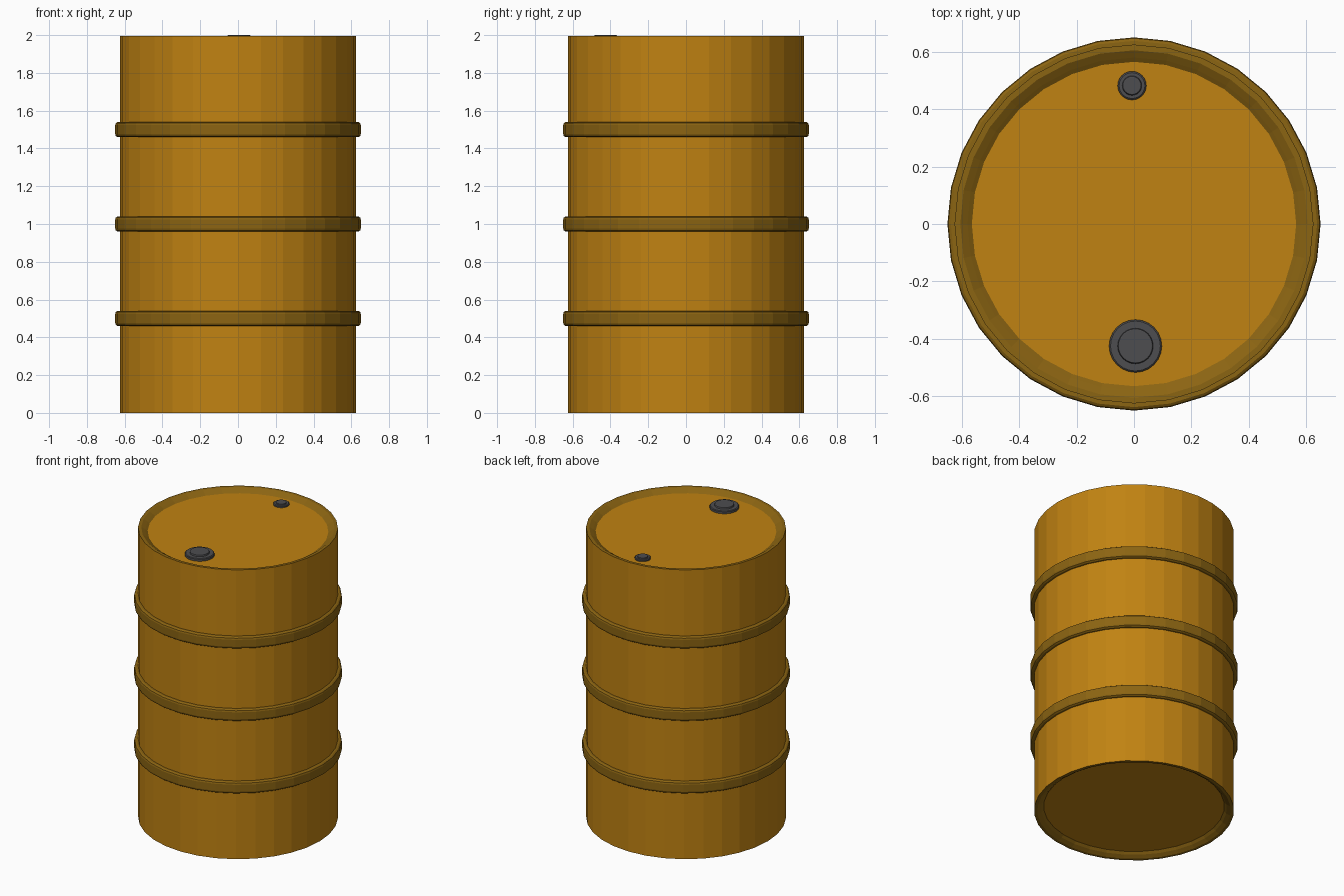
import bpy, bmesh, math

if "Cube" in bpy.data.objects:
    bpy.data.objects.remove(bpy.data.objects["Cube"])


def material(name, rgb):
    m = bpy.data.materials.new(name)
    m.diffuse_color = (*rgb, 1)
    m.use_nodes = True
    m.node_tree.nodes["Principled BSDF"].inputs["Base Color"].default_value = m.diffuse_color
    return m


YELLOW = material("ochre_paint", (0.53, 0.225, 0.006))
DARK = material("dark_ochre", (0.26, 0.128, 0.006))
GREY = material("dark_grey", (0.075, 0.075, 0.08))


def lathe(name, profile, mat, sides=32, at=(0, 0), closed=False):
    """Spin (radius, z) points around z; radius 0 makes a pole."""
    bm = bmesh.new()
    rows = []
    for r, z in profile:
        if r == 0:
            rows.append([bm.verts.new((0, 0, z))] * sides)
        else:
            rows.append([bm.verts.new((r * math.cos(2 * math.pi * i / sides),
                                       r * math.sin(2 * math.pi * i / sides), z))
                         for i in range(sides)])
    pairs = list(zip(rows, rows[1:]))
    if closed:
        pairs.append((rows[-1], rows[0]))
    for a, b in pairs:
        for i in range(sides):
            j = (i + 1) % sides
            bm.faces.new(list(dict.fromkeys((a[i], a[j], b[j], b[i]))))
    bmesh.ops.recalc_face_normals(bm, faces=bm.faces)
    me = bpy.data.meshes.new(name)
    bm.to_mesh(me)
    bm.free()
    me.materials.append(mat)
    ob = bpy.data.objects.new(name, me)
    ob.location = (*at, 0)
    bpy.context.collection.objects.link(ob)
    return ob


# Drum shell with recessed lid and base
body = lathe("drum_body", [(0, 0.03), (0.565, 0.03), (0.58, 0.015), (0.605, 0.0),
                           (0.625, 0.0), (0.625, 1.995), (0.605, 1.995),
                           (0.58, 1.98), (0.565, 1.97), (0, 1.97)], YELLOW)
# Darker rolled rims at both ends
body.data.materials.append(DARK)
for f in body.data.polygons:
    radii = [math.hypot(*body.data.vertices[v].co.xy) for v in f.vertices]
    if min(radii) > 0.5 and abs(f.normal.z) > 0.1:
        f.material_index = 1

# Three reinforcing hoops
for n, z in enumerate((0.5, 1.0, 1.5)):
    lathe(f"hoop_{n + 1}", [(0.615, z - 0.04), (0.638, z - 0.04), (0.647, z - 0.034),
                            (0.65, z - 0.024), (0.65, z + 0.024), (0.647, z + 0.034),
                            (0.638, z + 0.04), (0.615, z + 0.04)], DARK, closed=True)


# Filler caps: flange, groove and raised plug
def cap(name, x, y, flange, plug, top):
    mid = 1.97 + (top - 1.97) * 0.6
    lathe(name, [(0, 1.965), (flange, 1.965), (flange, mid - 0.004), (flange - 0.005, mid),
                 (plug + 0.002, mid), (plug, top - 0.002), (plug - 0.003, top), (0, top)],
          GREY, sides=24, at=(x, y))


cap("large_cap", 0.005, -0.425, 0.092, 0.06, 2.0)
cap("small_cap", -0.007, 0.482, 0.05, 0.032, 1.99)
